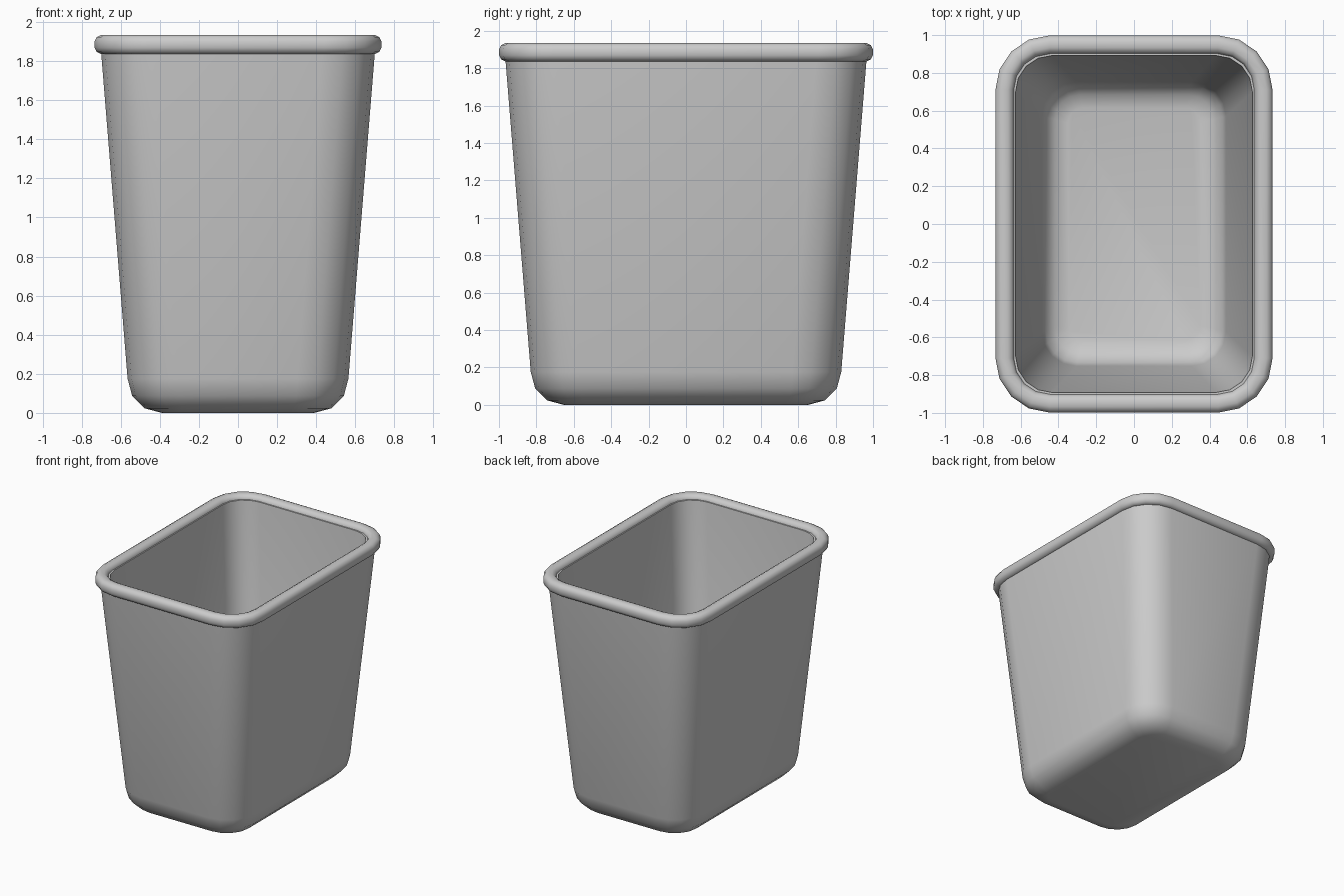
import bpy, bmesh, math

if "Cube" in bpy.data.objects:
    bpy.data.objects.remove(bpy.data.objects["Cube"])

SEG = 4  # segments per rounded corner


def ring(bm, hx, hy, r, z):
    """Rounded rectangle loop with half sizes hx, hy and corner radius r."""
    verts = []
    for q, (sx, sy) in enumerate([(1, 1), (-1, 1), (-1, -1), (1, -1)]):
        for i in range(SEG + 1):
            a = math.pi / 2 * (q + i / SEG)
            verts.append(bm.verts.new((sx * (hx - r) + r * math.cos(a),
                                       sy * (hy - r) + r * math.sin(a), z)))
    return verts


def loft(name, sections, closed=False):
    """Skin a list of (hx, hy, r, z); cap both ends or join them in a loop."""
    bm = bmesh.new()
    rings = [ring(bm, *s) for s in sections]
    pairs = list(zip(rings, rings[1:]))
    if closed:
        pairs.append((rings[-1], rings[0]))
    else:
        bm.faces.new(rings[0])
        bm.faces.new(rings[-1])
    for a, b in pairs:
        n = len(a)
        for i in range(n):
            j = (i + 1) % n
            bm.faces.new((a[i], a[j], b[j], b[i]))
    bmesh.ops.recalc_face_normals(bm, faces=bm.faces)
    me = bpy.data.meshes.new(name)
    bm.to_mesh(me)
    bm.free()
    ob = bpy.data.objects.new(name, me)
    bpy.context.collection.objects.link(ob)
    bpy.ops.object.select_all(action='DESELECT')
    ob.select_set(True)
    bpy.context.view_layer.objects.active = ob
    bpy.ops.object.shade_smooth_by_angle(angle=math.radians(40))
    return ob


def shell(t, top_z):
    """Floor edge, rounded bottom and tapered wall, offset inwards by t."""
    R = 0.175 - t * 0.5
    out = []
    for i in range(4):
        a = math.pi / 2 * i / 3
        d = R * (1 - math.sin(a))
        out.append((0.565 - t - d, 0.83 - t - d, 0.26 - t - d * 0.75,
                    t + R * (1 - math.cos(a))))
    k = (top_z - 0.17) / 1.67
    out.append((0.565 + 0.135 * k - t, 0.83 + 0.135 * k - t, 0.27 - t, top_z))
    return out


# Bin body: outer skin up to the lip, then inner skin down to the floor
loft("bin_body", shell(0, 1.9) + shell(0.078, 1.9)[::-1])

# Rolled rim around the opening
rim = []
for i in range(12):
    a = 2 * math.pi * (i + 0.5) / 12
    c, s = math.cos(a), math.sin(a)
    # slightly squared tube section
    px = math.copysign(abs(c) ** 0.8, c) * 0.05
    pz = math.copysign(abs(s) ** 0.8, s) * 0.05
    rim.append((0.685 + px, 0.95 + px, 0.24 + px, 1.885 + pz))
loft("rolled_rim", rim, closed=True)
